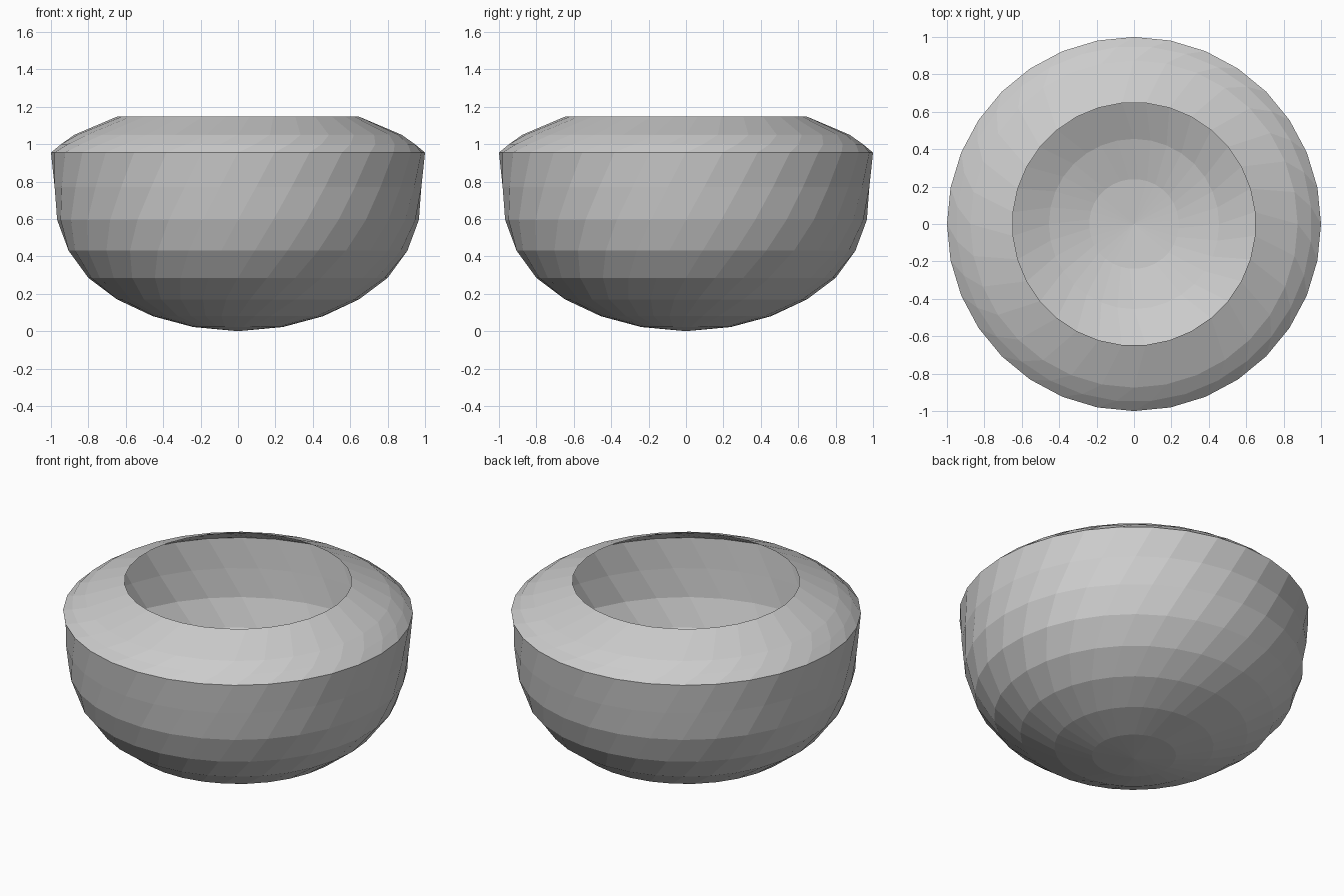
import bpy, bmesh
from math import sin, cos, pi

if "Cube" in bpy.data.objects:
    bpy.data.objects.remove(bpy.data.objects["Cube"])

SEGMENTS = 32
TWIST = pi / SEGMENTS  # each ring turns half a facet, giving the swirled facets

# Bowl profile (radius, height) from the base to the open rim
PROFILE = [(0.24, 0.022), (0.455, 0.08), (0.65, 0.17), (0.80, 0.285),
           (0.91, 0.43), (0.967, 0.595), (0.985, 0.77), (1.0, 0.955),
           (0.95, 1.0), (0.875, 1.05), (0.65, 1.147)]
SHOULDER = 7  # widest ring has a corner on each axis

# Thin, open-topped bowl
bm = bmesh.new()
rings = []
for k, (r, z) in enumerate(PROFILE):
    ring = []
    for i in range(SEGMENTS):
        a = 2 * pi * i / SEGMENTS + (k - SHOULDER) * TWIST
        ring.append(bm.verts.new((r * cos(a), r * sin(a), z)))
    rings.append(ring)

# Base fan
base = bm.verts.new((0, 0, 0))
for i in range(SEGMENTS):
    bm.faces.new((base, rings[0][(i + 1) % SEGMENTS], rings[0][i]))

# Swirled wall and inward shoulder
for low, high in zip(rings, rings[1:]):
    for i in range(SEGMENTS):
        j = (i + 1) % SEGMENTS
        bm.faces.new((low[i], low[j], high[j], high[i]))

mesh = bpy.data.meshes.new("bowl")
bm.to_mesh(mesh)
bm.free()
bowl = bpy.data.objects.new("bowl", mesh)
bpy.context.collection.objects.link(bowl)
